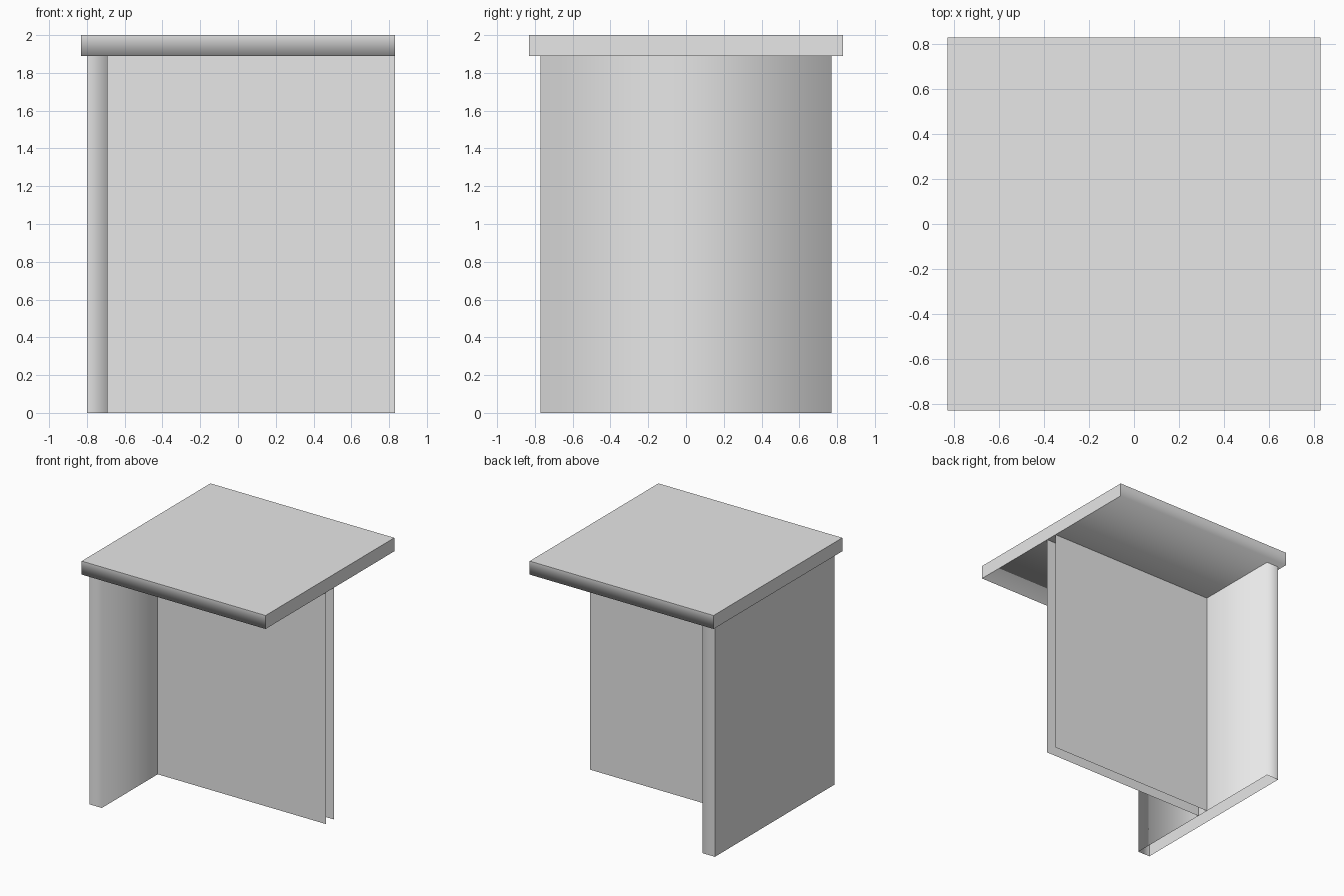
import bpy
import bmesh
from mathutils import Vector

default_cube = bpy.data.objects.get("Cube")
if default_cube:
    bpy.data.objects.remove(default_cube, do_unlink=True)

grey = bpy.data.materials.new("plain grey")
grey.use_nodes = True
grey.diffuse_color = (0.8, 0.8, 0.8, 1)
grey.node_tree.nodes["Principled BSDF"].inputs["Base Color"].default_value = (0.8, 0.8, 0.8, 1)

HALF = 0.83      # half width of the top
TOP = 2.0
UNDER = 1.89     # underside of the top
OUT, IN = -0.80, -0.69   # side board faces
DEPTH = 0.77     # half depth of the side board
GAP = 0.05       # half thickness of the middle board


def add_strips(name, strips):
    """Make one object from strips: each is a path swept along a vector, smooth within itself."""
    bm = bmesh.new()
    for path, sweep in strips:
        near = [bm.verts.new(p) for p in path]
        far = [bm.verts.new(Vector(p) + Vector(sweep)) for p in path]
        for i in range(len(path) - 1):
            face = bm.faces.new((near[i], near[i + 1], far[i + 1], far[i]))
            face.smooth = len(path) > 2
    mesh = bpy.data.meshes.new(name)
    bm.to_mesh(mesh)
    bm.free()
    mesh.materials.append(grey)
    obj = bpy.data.objects.new(name, mesh)
    bpy.context.collection.objects.link(obj)
    return obj


up = (0, 0, UNDER)
rise = (0, 0, TOP - UNDER)
across = (2 * HALF, 0, 0)

# Table top: rounded-shaded front, underside and back, with flat top and ends
add_strips("table_top", [
    ([(-HALF, -HALF, TOP), (-HALF, -HALF, UNDER), (-HALF, HALF, UNDER), (-HALF, HALF, TOP)], across),
    ([(-HALF, HALF, TOP), (-HALF, -HALF, TOP)], across),
    ([(HALF, -HALF, UNDER), (HALF, HALF, UNDER)], rise),
    ([(-HALF, HALF, UNDER), (-HALF, -HALF, UNDER)], rise),
])

# Side board: inner face blended into its ends, flat outer face, open below
add_strips("side_board", [
    ([(OUT, -DEPTH, 0), (IN, -DEPTH, 0), (IN, DEPTH, 0), (OUT, DEPTH, 0)], up),
    ([(OUT, DEPTH, 0), (OUT, -DEPTH, 0)], up),
])

# Middle board: two parallel sheets, open at the end and below
add_strips("middle_board", [
    ([(IN, -GAP, 0), (HALF, -GAP, 0)], up),
    ([(HALF, GAP, 0), (IN, GAP, 0)], up),
])
